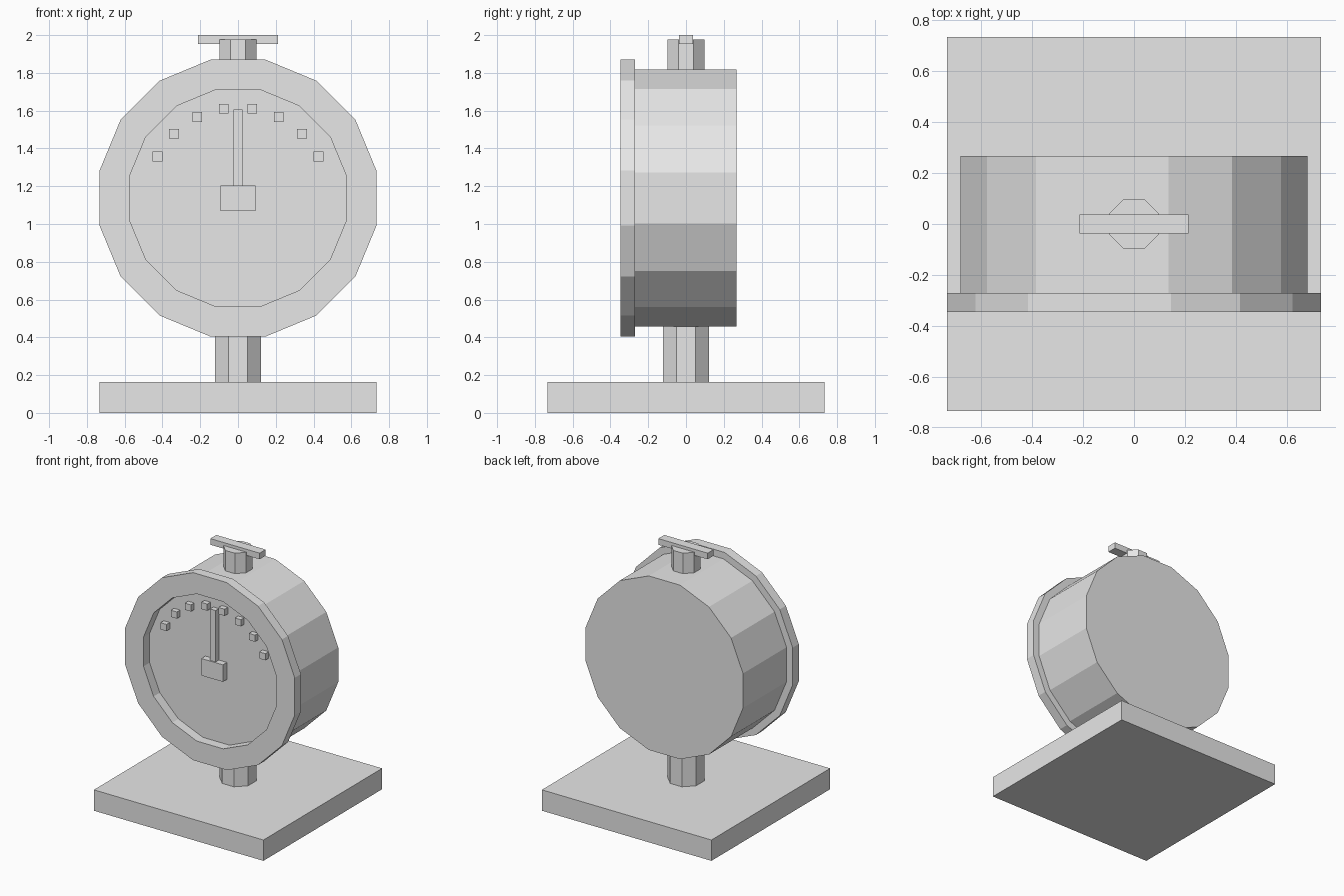
import bpy, bmesh
from math import cos, sin, pi

cube = bpy.data.objects.get("Cube")
if cube:
    bpy.data.objects.remove(cube, do_unlink=True)

grey = bpy.data.materials.new("plain grey")
grey.use_nodes = True
grey.diffuse_color = (0.8, 0.8, 0.8, 1)
grey.node_tree.nodes["Principled BSDF"].inputs["Base Color"].default_value = grey.diffuse_color

DIAL_Z = 1.137       # height of the dial centre
DIAL_Y = -0.27       # plane of the dial face


def add_object(name, bm):
    bmesh.ops.recalc_face_normals(bm, faces=bm.faces)
    mesh = bpy.data.meshes.new(name)
    bm.to_mesh(mesh)
    bm.free()
    mesh.materials.append(grey)
    obj = bpy.data.objects.new(name, mesh)
    bpy.context.collection.objects.link(obj)
    return obj


def box(name, x, y, z):
    """Box from (min, max) ranges."""
    bm = bmesh.new()
    bmesh.ops.create_cube(bm, size=1)
    for v in bm.verts:
        v.co = [sum(r) / 2 + c * (r[1] - r[0]) for c, r in zip(v.co, (x, y, z))]
    return add_object(name, bm)


def loop(bm, sides, apothem, place):
    """Regular polygon with a flat side facing each axis."""
    r = apothem / cos(pi / sides)
    angles = [(i + 0.5) * 2 * pi / sides for i in range(sides)]
    return [bm.verts.new(place(r * cos(a), r * sin(a))) for a in angles]


def skin(bm, a, b):
    n = len(a)
    for i in range(n):
        j = (i + 1) % n
        bm.faces.new((a[i], a[j], b[j], b[i]))


def upright(name, apothem, z0, z1):
    """Eight-sided vertical post."""
    bm = bmesh.new()
    ends = [loop(bm, 8, apothem, lambda u, v, z=z: (u, v, z)) for z in (z0, z1)]
    skin(bm, *ends)
    for end in ends:
        bm.faces.new(end)
    return add_object(name, bm)


def dial_loop(bm, apothem, y):
    return loop(bm, 16, apothem, lambda u, v: (u, y, DIAL_Z + v))


# Base plate and supporting post
box("base", (-0.733, 0.733), (-0.733, 0.733), (0, 0.163))
upright("stem", 0.123, 0.15, 0.48)

# Sixteen-sided drum; its front is the dial face
bm = bmesh.new()
front, back = dial_loop(bm, 0.68, DIAL_Y), dial_loop(bm, 0.68, 0.267)
skin(bm, front, back)
bm.faces.new(front)
bm.faces.new(back)
add_object("drum", bm)

# Raised rim around the dial
bm = bmesh.new()
section = ((0.733, DIAL_Y), (0.733, -0.346), (0.575, -0.346), (0.575, DIAL_Y))
rings = [dial_loop(bm, a, y) for a, y in section]
for k in range(4):
    skin(bm, rings[k], rings[(k + 1) % 4])
add_object("rim", bm)

# Pointer and its hub
box("pointer", (-0.024, 0.024), (DIAL_Y - 0.04, DIAL_Y + 0.01), (1.19, 1.605))
box("pointer_hub", (-0.093, 0.093), (DIAL_Y - 0.05, DIAL_Y + 0.01), (1.07, 1.203))

# Dial marks, mirrored left and right
for i, (mx, mz) in enumerate(((0.075, 1.61), (0.216, 1.566), (0.338, 1.478), (0.427, 1.357))):
    for side, s in (("left", 1), ("right", -1)):
        box(f"mark_{side}_{i + 1}", (s * mx - 0.026, s * mx + 0.026),
            (DIAL_Y - 0.04, DIAL_Y + 0.01), (mz - 0.026, mz + 0.026))

# Winding post and crossbar on top
upright("top_post", 0.098, 1.78, 1.977)
box("top_bar", (-0.213, 0.213), (-0.037, 0.037), (1.952, 2.0))
